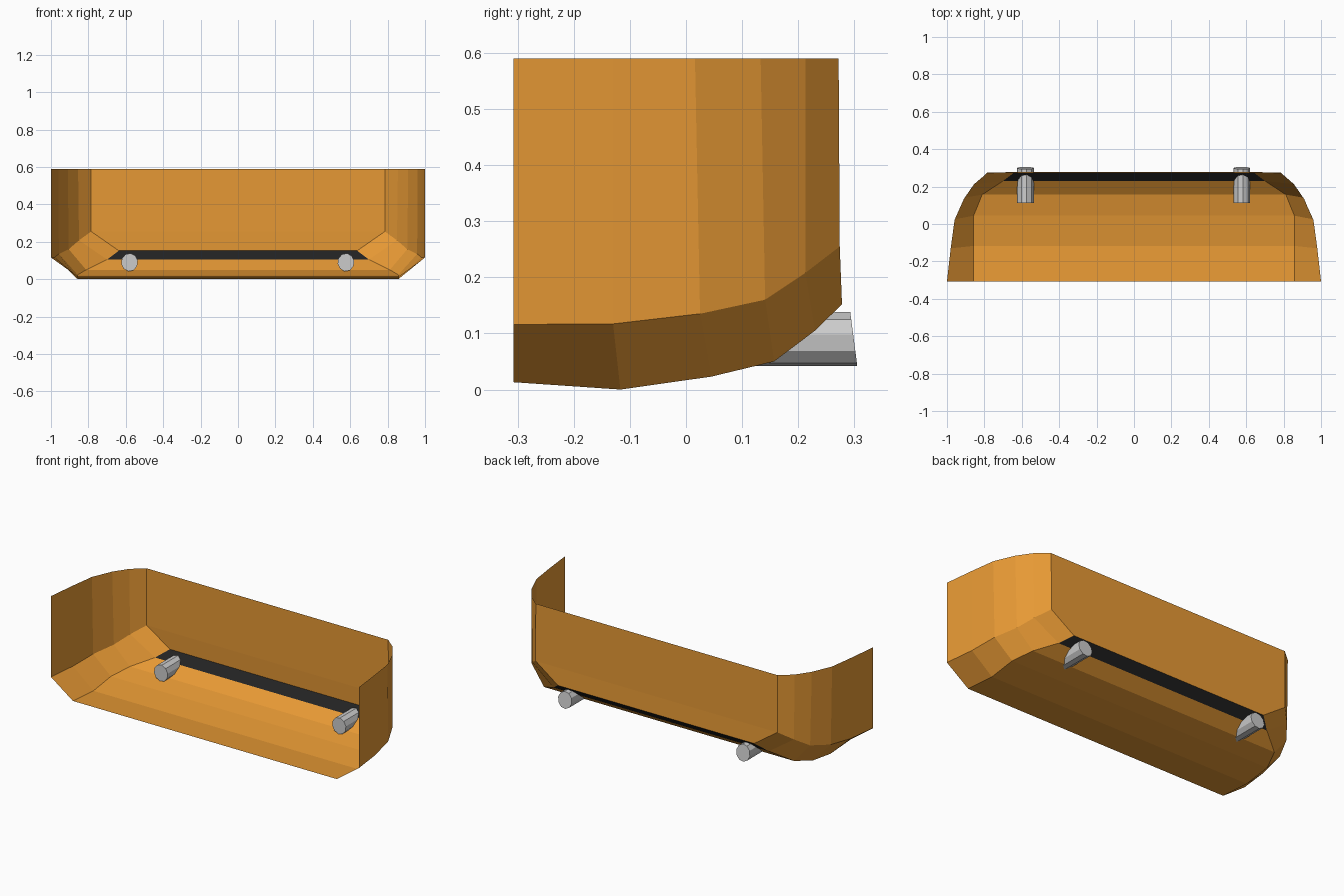
import bpy, bmesh, math
from mathutils import Vector

if "Cube" in bpy.data.objects:
    bpy.data.objects.remove(bpy.data.objects["Cube"])


def material(name, rgb):
    m = bpy.data.materials.new(name)
    m.diffuse_color = (*rgb, 1)
    m.use_nodes = True
    m.node_tree.nodes["Principled BSDF"].inputs["Base Color"].default_value = m.diffuse_color
    return m


def make_object(name, bm, mats=()):
    bmesh.ops.recalc_face_normals(bm, faces=bm.faces)
    mesh = bpy.data.meshes.new(name)
    bm.to_mesh(mesh)
    bm.free()
    ob = bpy.data.objects.new(name, mesh)
    bpy.context.collection.objects.link(ob)
    for m in mats:
        mesh.materials.append(m)
    return ob


paint = material("orange_paint", (0.8, 0.32, 0.035))
trim = material("black_trim", (0.017, 0.017, 0.017))

# Bumper outlines for the right half, from the open front end to the back corner
TOP = [(1.0, -.307, .59), (.98, -.13, .59), (.96, .016, .59),
       (.91, .133, .59), (.855, .213, .59), (.785, .272, .59)]
WALL_FOOT = [(1.0, -.307, .116), (.98, -.13, .117), (.958, .025, .135),
             (.905, .141, .16), (.85, .213, .208), (.785, .274, .255)]
FLOOR = [(.857, -.307, .013), (.857, -.117, 0), (.857, .045, .023),
         (.812, .157, .05), (.70, .23, .105), (.637, .278, .152)]

# Bumper shell: wall, chamfer and floor strips spanning both sides
bm = bmesh.new()


def full_row(half):
    pts = half + [(-x, y, z) for x, y, z in reversed(half)]
    return [bm.verts.new(p) for p in pts]


rows = [full_row(h) for h in (TOP, WALL_FOOT, FLOOR)]
for upper, lower in zip(rows, rows[1:]):
    for i in range(len(upper) - 1):
        bm.faces.new((upper[i], upper[i + 1], lower[i + 1], lower[i]))
floor = rows[2]
for i in range(5):
    f = bm.faces.new((floor[i], floor[i + 1], floor[-2 - i], floor[-1 - i]))
    f.material_index = 1 if i == 4 else 0   # black strip along the back
make_object("rear_bumper", bm, (paint, trim))


# Exhaust pipes: ten-sided, with a slanted rear end
def exhaust(name, x):
    bm = bmesh.new()
    n, zc = 10, .09
    rings = []
    for back in (False, True):
        ring = []
        for i in range(n):
            a = math.radians(10) + i * math.tau / n
            dz = .0485 * math.sin(a)
            y = .299 - .13 * dz if back else .113
            ring.append(bm.verts.new(Vector((x + .045 * math.cos(a), y, zc + dz))))
        rings.append(ring)
        bm.faces.new(ring)
    for i in range(n):
        j = (i + 1) % n
        bm.faces.new((rings[0][i], rings[0][j], rings[1][j], rings[1][i]))
    make_object(name, bm)


exhaust("exhaust_right", .577)
exhaust("exhaust_left", -.58)
